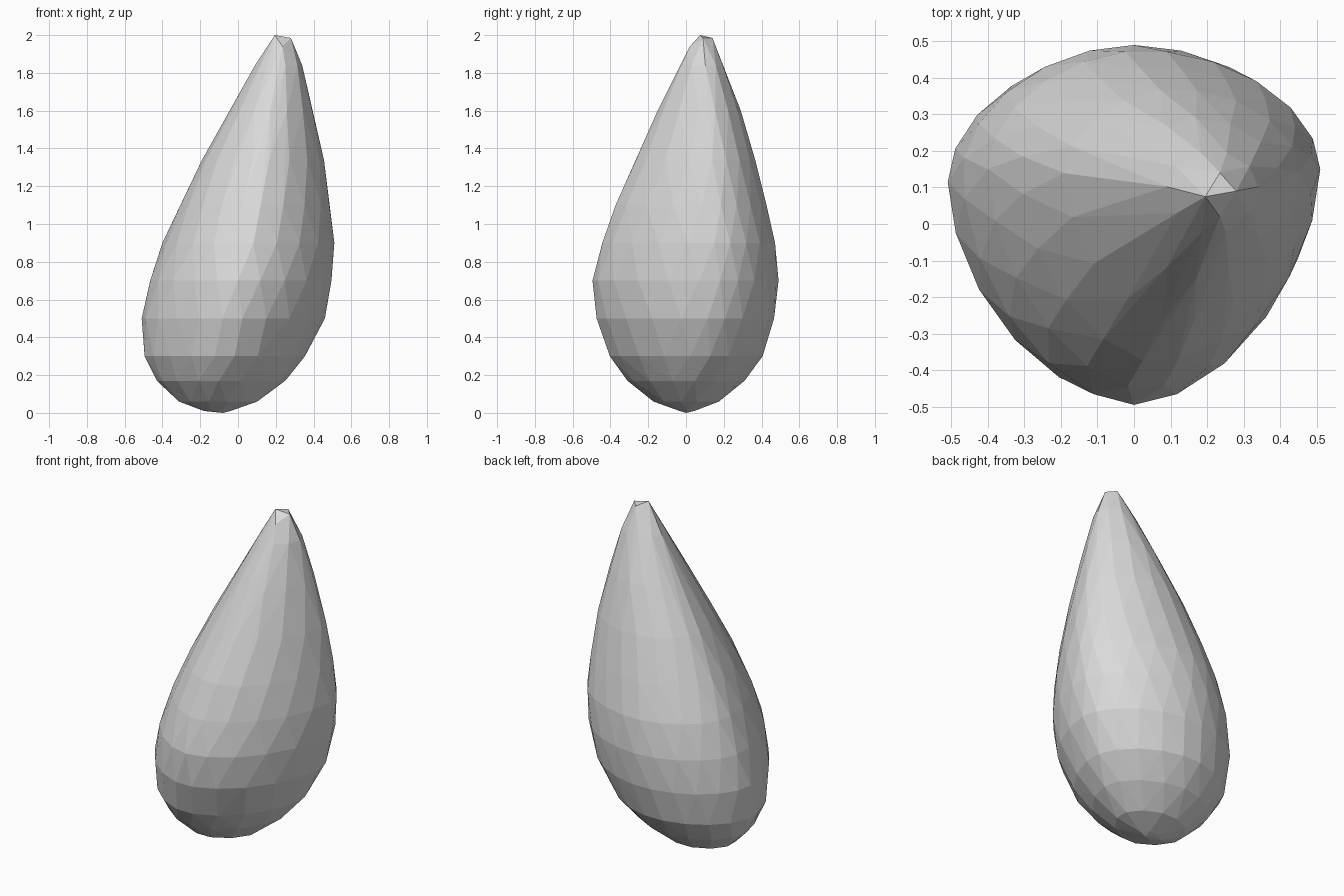
import bpy
import bmesh
from math import sin, cos, pi, copysign

default_cube = bpy.data.objects.get("Cube")
if default_cube:
    bpy.data.objects.remove(default_cube, do_unlink=True)

# Each ring: height, left edge, right edge, front edge, back edge, ridge x, sides
RINGS = [
    (.01, -.18, -.04, -.04, .05, -.11, 6),
    (.06, -.32, .11, -.18, .18, -.11, 12),
    (.17, -.43, .25, -.31, .31, -.10, 16),
    (.3, -.50, .36, -.41, .41, -.07, 20),
    (.5, -.51, .46, -.48, .47, -.03, 22),
    (.7, -.47, .50, -.495, .49, 0, 22),
    (.9, -.40, .51, -.45, .475, .03, 22),
    (1.1, -.31, .49, -.38, .43, .07, 20),
    (1.34, -.19, .455, -.27, .37, .12, 18),
    (1.6, -.04, .40, -.15, .29, .17, 14),
    (1.84, .09, .34, -.03, .20, .22, 10),
]

# Small slanted cut at the tip
TIP = [(.195, .075, 2), (.28, .09, 1.985), (.235, .14, 1.985), (.235, .02, 1.94)]
BOTTOM = (-.08, 0, 0)


def rounded(value, power):
    """Signed power that shapes a quarter of the cross-section."""
    return copysign(abs(value) ** (2 / power), value)


def ring_points(index, z, left, right, front, back, ridge, sides):
    """Blunt-backed, narrow-fronted section; alternate rings are staggered."""
    middle = front + (back - front) * (.5 + .15 * sin(pi * z / 2) ** .5)
    offset = (index % 2) / 2
    for step in range(sides):
        angle = 2 * pi * (step + offset) / sides
        c, s = cos(angle), sin(angle)
        power = 1.87 if s > 0 else 1.75
        width = right - ridge if c > 0 else ridge - left
        depth = back - middle if s > 0 else middle - front
        yield (ridge + width * rounded(c, power),
               middle + depth * rounded(s, power), z)


# Faceted skin stretched over the rings
bm = bmesh.new()
for index, ring in enumerate(RINGS):
    for point in ring_points(index, *ring):
        bm.verts.new(point)
for point in TIP + [BOTTOM]:
    bm.verts.new(point)
hull = bmesh.ops.convex_hull(bm, input=bm.verts)
loose = {e for e in hull["geom_interior"] if isinstance(e, bmesh.types.BMVert)}
bmesh.ops.delete(bm, geom=list(loose), context="VERTS")
bmesh.ops.recalc_face_normals(bm, faces=bm.faces)

mesh = bpy.data.meshes.new("teardrop_body")
bm.to_mesh(mesh)
bm.free()
body = bpy.data.objects.new("teardrop_body", mesh)
bpy.context.collection.objects.link(body)

# Plain grey surface
grey = bpy.data.materials.new("light_grey")
grey.use_nodes = True
colour = (.7, .7, .7, 1)
grey.diffuse_color = colour
shader = next(n for n in grey.node_tree.nodes if n.type == "BSDF_PRINCIPLED")
shader.inputs["Base Color"].default_value = colour
mesh.materials.append(grey)
